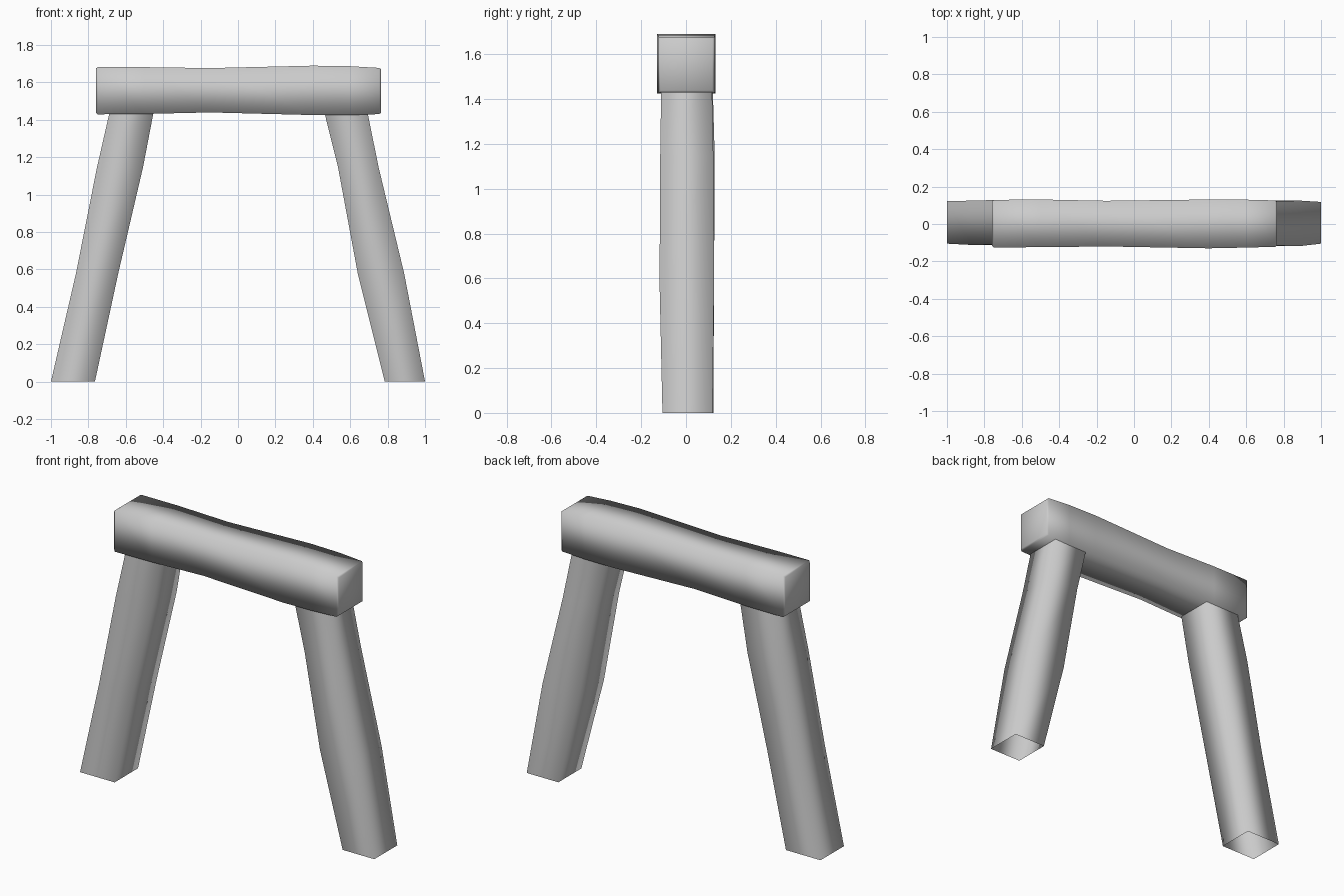
import bpy, bmesh

if "Cube" in bpy.data.objects:
    bpy.data.objects.remove(bpy.data.objects["Cube"])


def loft(name, rings, cap):
    """Skin four-cornered rings into a smooth-shaded tube."""
    bm = bmesh.new()
    loops = [[bm.verts.new(p) for p in ring] for ring in rings]
    for a, b in zip(loops, loops[1:]):
        for i in range(4):
            j = (i + 1) % 4
            bm.faces.new((a[i], a[j], b[j], b[i]))
    if cap:
        bm.faces.new(loops[0][::-1])
        bm.faces.new(loops[-1])
    bmesh.ops.recalc_face_normals(bm, faces=bm.faces)
    mesh = bpy.data.meshes.new(name)
    bm.to_mesh(mesh)
    bm.free()
    for p in mesh.polygons:
        p.use_smooth = True
    obj = bpy.data.objects.new(name, mesh)
    bpy.context.collection.objects.link(obj)
    return obj


def leg(name, sections):
    # each section: z, x min, x max, y min, y max; open at the foot
    rings = [[(x0, y0, z), (x1, y0, z), (x1, y1, z), (x0, y1, z)]
             for z, x0, x1, y0, y1 in sections]
    return loft(name, rings, False)


def beam(name, sections):
    # each section: x, y min, y max, z min, z max
    rings = [[(x, y0, z0), (x, y1, z0), (x, y1, z1), (x, y0, z1)]
             for x, y0, y1, z0, z1 in sections]
    return loft(name, rings, True)


# Splayed, slightly wobbly hollow legs
leg("left_leg", [
    (0.00, -1.00, -0.765, -0.105, 0.122),
    (0.58, -0.866, -0.64, -0.112, 0.125),
    (1.145, -0.754, -0.508, -0.11, 0.128),
    (1.50, -0.673, -0.44, -0.11, 0.118)])
leg("right_leg", [
    (0.00, 0.785, 1.00, -0.105, 0.118),
    (0.58, 0.64, 0.888, -0.118, 0.125),
    (1.145, 0.535, 0.752, -0.115, 0.122),
    (1.50, 0.447, 0.68, -0.11, 0.115)])

# Uneven top beam with softened ends
beam("top_beam", [
    (-0.760, -0.116, 0.120, 1.437, 1.674),
    (-0.750, -0.125, 0.129, 1.429, 1.682),
    (-0.500, -0.124, 0.131, 1.431, 1.681),
    (-0.150, -0.120, 0.124, 1.439, 1.676),
    (0.400, -0.130, 0.131, 1.425, 1.689),
    (0.600, -0.126, 0.130, 1.425, 1.686),
    (0.755, -0.122, 0.126, 1.430, 1.677),
    (0.765, -0.114, 0.118, 1.438, 1.669)])
